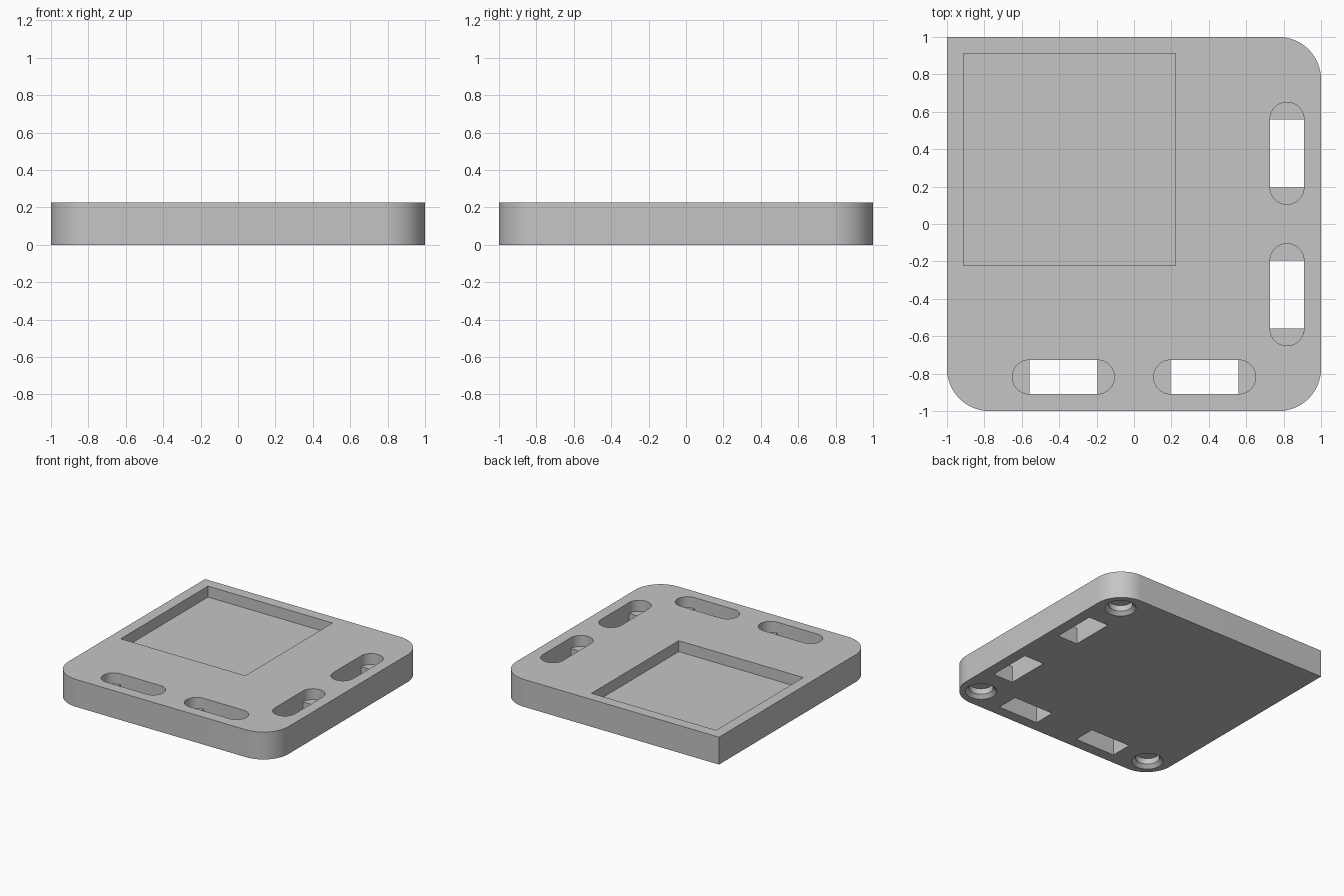
import bpy, bmesh, math

HEIGHT, EDGE, FLOOR = 0.225, 0.818, 0.135

old = bpy.data.objects.get("Cube")
if old:
    bpy.data.objects.remove(old, do_unlink=True)

grey = bpy.data.materials.new("grey plastic")
grey.use_nodes = True
grey.diffuse_color = (0.56, 0.56, 0.56, 1)
grey.node_tree.nodes["Principled BSDF"].inputs["Base Color"].default_value = (0.56, 0.56, 0.56, 1)


def arc(cx, cy, r, start, sweep, steps=16):
    angles = [math.radians(start + sweep * i / steps) for i in range(steps + 1)]
    return [(cx + r * math.cos(a), cy + r * math.sin(a)) for a in angles]


def rect(cx, cy, w, d):
    return [(cx + sx * w / 2, cy + sy * d / 2)
            for sx, sy in ((-1, -1), (1, -1), (1, 1), (-1, 1))]


def loft(name, layers):
    """Solid through matching outlines, each given as (outline, z)."""
    bm = bmesh.new()
    rings = [[bm.verts.new((x, y, z)) for x, y in outline] for outline, z in layers]
    bm.faces.new(rings[0][::-1])
    bm.faces.new(rings[-1])
    n = len(rings[0])
    for low, high in zip(rings, rings[1:]):
        for i in range(n):
            j = (i + 1) % n
            bm.faces.new((low[i], low[j], high[j], high[i]))
    mesh = bpy.data.meshes.new(name)
    bm.to_mesh(mesh)
    bm.free()
    mesh.materials.append(grey)
    ob = bpy.data.objects.new(name, mesh)
    bpy.context.scene.collection.objects.link(ob)
    return ob


# Plate with three rounded corners and one square corner
r = 0.227
c = 1 - r
outline = arc(-c, -c, r, 180, 90) + arc(c, -c, r, 270, 90) + arc(c, c, r, 0, 90) + [(-1, 1)]
plate = loft("base_plate", [(outline, 0), (outline, HEIGHT)])
cutters = []

# Square pocket in the top
pocket = rect(-0.345, 0.345, 1.132, 1.132)
cutters.append(loft("pocket_cutter", [(pocket, FLOOR), (pocket, HEIGHT + 0.1)]))

# Rounded slots over narrower rectangular through holes, along two sides
half, sr = 0.182, 0.091
for along_y in (False, True):
    for s in (-0.378, 0.378):
        cx, cy = (EDGE, s) if along_y else (s, -EDGE)
        if along_y:
            slot = arc(cx, cy + half, sr, 0, 180) + arc(cx, cy - half, sr, 180, 180)
            hole = rect(cx, cy, 2 * sr, 2 * half)
        else:
            slot = arc(cx + half, cy, sr, -90, 180) + arc(cx - half, cy, sr, 90, 180)
            hole = rect(cx, cy, 2 * half, 2 * sr)
        cutters.append(loft("slot_cutter", [(slot, FLOOR), (slot, HEIGHT + 0.1)]))
        cutters.append(loft("hole_cutter", [(hole, -0.1), (hole, FLOOR + 0.02)]))

# Chamfered blind holes under the rounded corners
for cx, cy in ((-EDGE, -EDGE), (EDGE, -EDGE), (EDGE, EDGE)):
    wide, narrow = (arc(cx, cy, q, 0, 360, 48)[:-1] for q in (0.118, 0.09))
    cutters.append(loft("corner_hole_cutter",
                        [(wide, -0.05), (wide, 0), (narrow, 0.028), (narrow, 0.075)]))

# Cut everything, then drop the cutters
for cutter in cutters:
    cutter.hide_render = True
    mod = plate.modifiers.new(cutter.name, "BOOLEAN")
    mod.operation = "DIFFERENCE"
    mod.solver = "EXACT"
    mod.object = cutter
graph = bpy.context.evaluated_depsgraph_get()
mesh = bpy.data.meshes.new_from_object(plate.evaluated_get(graph))
plate.modifiers.clear()
plate.data = mesh
for cutter in cutters:
    bpy.data.objects.remove(cutter, do_unlink=True)

# Smooth round walls, crisp edges
for ob in bpy.context.selected_objects:
    ob.select_set(False)
plate.select_set(True)
bpy.context.view_layer.objects.active = plate
bpy.ops.object.shade_smooth_by_angle(angle=math.radians(30))
